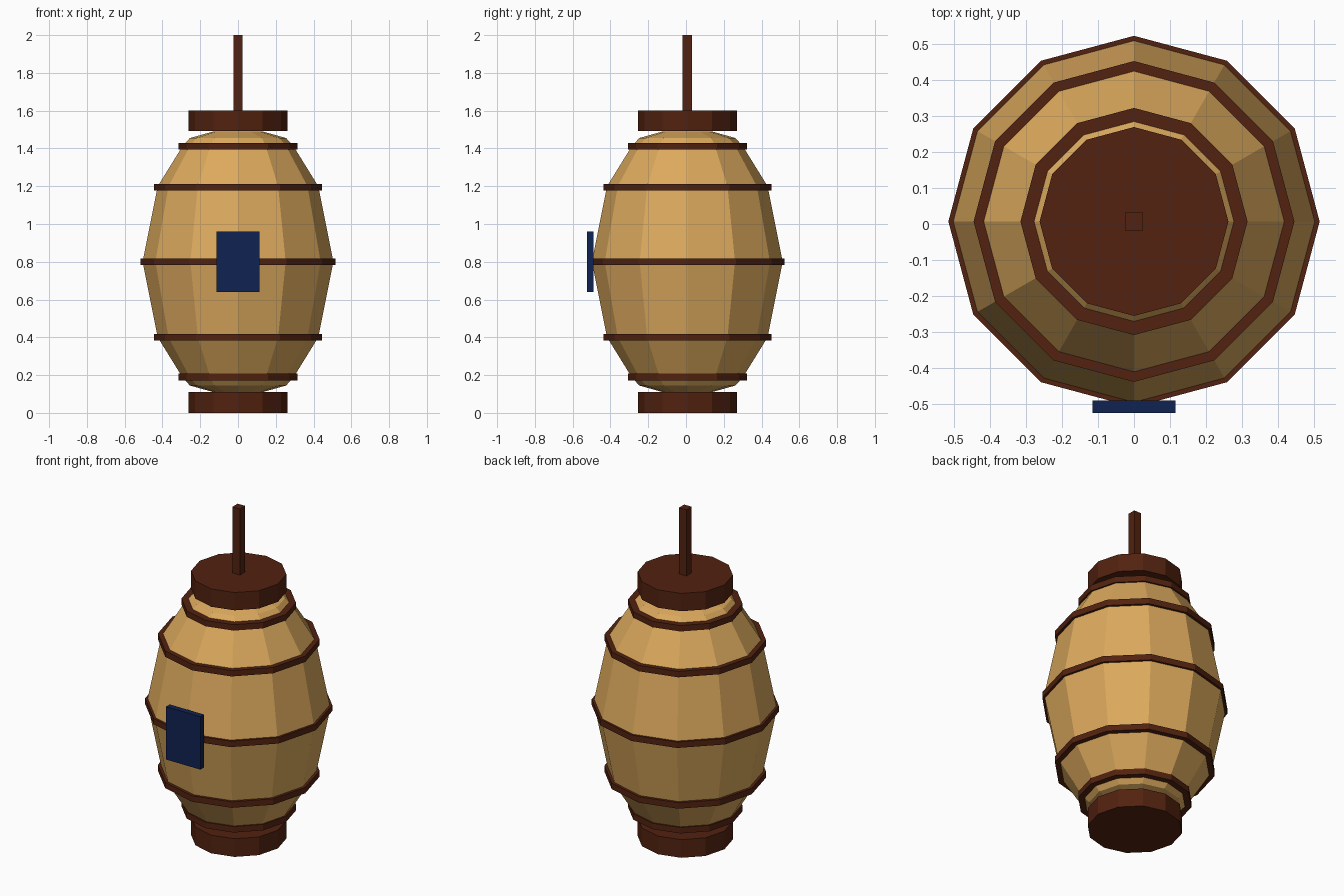
import bpy, bmesh, math

if "Cube" in bpy.data.objects:
    bpy.data.objects.remove(bpy.data.objects["Cube"])

CY = 0.007   # the lathe axis sits slightly behind the plate
SIDES = 12


def material(name, rgb):
    m = bpy.data.materials.new(name)
    m.diffuse_color = (*rgb, 1)
    m.use_nodes = True
    m.node_tree.nodes["Principled BSDF"].inputs["Base Color"].default_value = m.diffuse_color
    return m


TAN = material("tan paper", (0.72, 0.40, 0.11))
BROWN = material("dark brown wood", (0.085, 0.016, 0.005))
BLUE = material("navy blue", (0.005, 0.016, 0.085))


def finish(name, bm, mat):
    bmesh.ops.recalc_face_normals(bm, faces=bm.faces)
    me = bpy.data.meshes.new(name)
    bm.to_mesh(me)
    bm.free()
    me.materials.append(mat)
    ob = bpy.data.objects.new(name, me)
    bpy.context.collection.objects.link(ob)
    return ob


def lathe(name, profile, mat, ring=False):
    """Spin (radius, z) points round the axis; capped, or closed as a ring."""
    bm = bmesh.new()
    loops = [[bm.verts.new((r * math.cos(a), CY + r * math.sin(a), z))
              for a in (2 * math.pi * i / SIDES for i in range(SIDES))]
             for r, z in profile]
    pairs = list(zip(loops, loops[1:]))
    if ring:
        pairs.append((loops[-1], loops[0]))
    else:
        bm.faces.new(loops[0])
        bm.faces.new(loops[-1])
    for lo, hi in pairs:
        for i in range(SIDES):
            j = (i + 1) % SIDES
            bm.faces.new((lo[i], lo[j], hi[j], hi[i]))
    return finish(name, bm, mat)


def box(name, lo, hi, mat):
    bm = bmesh.new()
    bmesh.ops.create_cube(bm, size=1)
    for v in bm.verts:
        v.co = [l + (c + 0.5) * (h - l) for l, h, c in zip(lo, hi, v.co)]
    return finish(name, bm, mat)


# Faceted body, mirrored about mid height
half = [(0.13, 0.11), (0.255, 0.145), (0.295, 0.19), (0.425, 0.40)]
body = half + [(0.505, 0.80)] + [(r, 1.6 - z) for r, z in reversed(half)]
lathe("lantern_body", body, TAN)

# Hoops
for i, (z, inner, outer) in enumerate([(0.19, 0.27, 0.315), (0.40, 0.40, 0.445),
                                       (0.80, 0.48, 0.515), (1.195, 0.40, 0.445),
                                       (1.412, 0.27, 0.315)]):
    h = 0.018
    lathe(f"hoop_{i + 1}", [(inner, z - h), (outer, z - h),
                            (outer, z + h), (inner, z + h)], BROWN, ring=True)

# End caps
lathe("bottom_cap", [(0.262, 0), (0.262, 0.11)], BROWN)
lathe("top_cap", [(0.262, 1.492), (0.262, 1.6)], BROWN)

# Hanging post and front plate
box("hanging_post", (-0.025, CY - 0.025, 1.6), (0.025, CY + 0.025, 2.0), BROWN)
box("front_plate", (-0.115, -0.524, 0.64), (0.115, -0.489, 0.96), BLUE)
